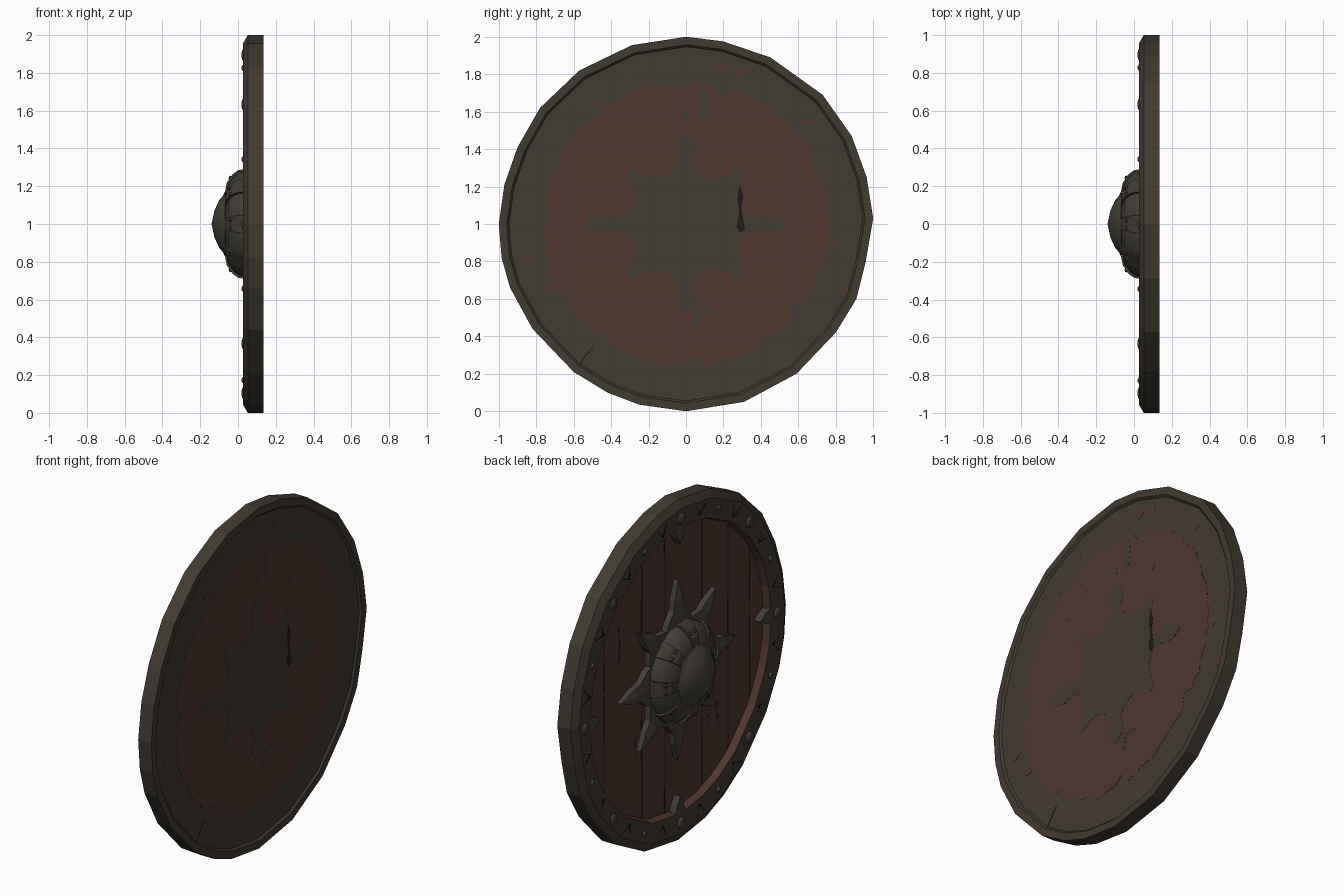
import bpy, bmesh, math, random

if "Cube" in bpy.data.objects:
    bpy.data.objects.remove(bpy.data.objects["Cube"])

random.seed(4)
TAU = math.tau


def material(name, rgb):
    m = bpy.data.materials.new(name)
    m.diffuse_color = (*rgb, 1)
    m.use_nodes = True
    m.node_tree.nodes["Principled BSDF"].inputs["Base Color"].default_value = m.diffuse_color
    return m


IRON = material("dull iron", (0.053, 0.043, 0.031))
BOSS = material("boss iron", (0.058, 0.051, 0.039))
RED = material("worn red", (0.080, 0.037, 0.028))
DARK = material("dark groove", (0.014, 0.011, 0.009))


def finish(name, bm, mats, smooth=None):
    bmesh.ops.remove_doubles(bm, verts=bm.verts, dist=0.0002)
    bmesh.ops.recalc_face_normals(bm, faces=bm.faces)
    me = bpy.data.meshes.new(name)
    bm.to_mesh(me)
    bm.free()
    for m in mats:
        me.materials.append(m)
    ob = bpy.data.objects.new(name, me)
    bpy.context.collection.objects.link(ob)
    if smooth:
        bpy.ops.object.select_all(action='DESELECT')
        ob.select_set(True)
        bpy.context.view_layer.objects.active = ob
        bpy.ops.object.shade_smooth_by_angle(angle=math.radians(smooth))
    return ob


def polar(r, a):
    return (r * math.cos(a), r * math.sin(a))


def lathe(bm, prof, n, c=(0, 0), closed=False, mats=None, outline=None):
    """Spin (x, radius) points about an x-axis through c (y, z above centre)."""
    rings = []
    for x, r in prof:
        ring = []
        for k in range(n):
            y, z = polar(r, TAU * k / n)
            if outline:    # follow the uneven rim; the inner edge stays round
                oy, oz = outline[k]
                s = r if r > 0.9 else r / math.hypot(oy, oz)
                y, z = oy * s, oz * s
            ring.append(bm.verts.new((x, c[0] + y, 1 + c[1] + z)))
        rings.append(ring)
    for i in range(len(prof) - (0 if closed else 1)):
        a, b = rings[i], rings[(i + 1) % len(prof)]
        for k in range(n):
            j = (k + 1) % n
            f = bm.faces.new((a[k], a[j], b[j], b[k]))
            f.material_index = mats[i] if mats else 0


def plate(bm, pts, x0, x1):
    """Flat plate with a (y, z) outline, from x0 to x1."""
    f = bm.faces.new([bm.verts.new((x0, y, 1 + z)) for y, z in pts])
    new = bmesh.ops.extrude_face_region(bm, geom=[f])["geom"]
    for v in new:
        if isinstance(v, bmesh.types.BMVert):
            v.co.x = x1
    caps = [f] + [g for g in new if isinstance(g, bmesh.types.BMFace)]
    bmesh.ops.triangulate(bm, faces=[g for g in caps if g.is_valid])


def turned(pts, a, r=0):
    """Points (radial, sideways) turned to angle a, r out from the centre."""
    ca, sa = math.cos(a), math.sin(a)
    return [((u + r) * ca - v * sa, (u + r) * sa + v * ca) for u, v in pts]


BOARD = 0.078   # x of the front of the wooden board

# iron rim, beaten slightly out of round, with worn red inner wall
edge = [(1, .03), (.965, .25), (.885, .47), (.73, .69), (.45, .89), (.2, .975), (0, 1), (-.29, .955),
        (-.57, .82), (-.78, .62), (-.9, .41), (-.97, .21), (-1, 0), (-.985, -.18), (-.94, -.34),
        (-.82, -.56), (-.6, -.79), (-.42, -.9), (-.25, -.965), (0, -1), (.31, -.95), (.59, -.8),
        (.8, -.58), (.91, -.4), (.96, -.2)]
bm = bmesh.new()
lathe(bm, [(0.085, 0.828), (0.036, 0.84), (0.026, 0.955), (0.052, 1.0), (0.136, 1.0),
           (0.136, 0.957), (0.124, 0.945), (0.115, 0.828)], len(edge), closed=True,
      mats=[1, 0, 0, 0, 0, 0, 0, 0], outline=edge)
finish("rim", bm, [IRON, RED])

# wooden board: red front, iron-brown back
bm = bmesh.new()
lathe(bm, [(BOARD, 0), (BOARD, 0.84)], 48)
finish("front_board", bm, [RED])
bm = bmesh.new()
lathe(bm, [(0.125, 0), (0.125, 0.945)], 48)
finish("back_board", bm, [IRON])

# gaps between the planks
bm = bmesh.new()
for y, w in [(0.65, .005), (0.3, .007), (0.085, .006), (-0.26, .007), (-0.5, .006), (-0.7, .005)]:
    h = math.sqrt(0.82 ** 2 - y * y)
    plate(bm, [(y - w, h), (y + w, h), (y + w * .3, 0.1), (y + w, -h), (y - w, -h), (y - w * .4, -0.15)],
          BOARD - .001, BOARD + .003)
for _ in range(8):   # short splits in the wood
    y, z, l = random.uniform(-.6, .6), random.uniform(-.5, .5), random.uniform(.05, .12)
    plate(bm, [(y, z - l), (y + .004, z), (y, z + l), (y - .003, z)], BOARD - .001, BOARD + .003)
finish("plank_gaps", bm, [DARK])

# eight ridged spikes around the boss
bm = bmesh.new()
steps = [(0.22, 0.135), (0.30, 0.1), (0.36, 0.05), (0.42, 0.042), (0.53, 0.0)]
for k in range(8):
    a = TAU * k / 8
    scale = 1.0 if k % 2 == 0 else 0.93
    rows = []
    for r, w in steps:
        e = 0.042 if w else 0.05
        sect = [(BOARD, -w), (e, -w), (e - (0.012 if w else 0), 0), (e, w), (BOARD, w)]
        row = []
        for x, v in sect:
            y, z = turned([(r * scale, v)], a)[0]
            row.append(bm.verts.new((x, y, 1 + z)))
        rows.append(row)
    for p, q in zip(rows, rows[1:]):
        for i in range(4):
            bm.faces.new((p[i], p[i + 1], q[i + 1], q[i]))
finish("boss_spikes", bm, [BOSS])

# domed boss with a pointed cap
prof = [(BOARD, .285), (0.01, .282), (-0.02, .26), (-0.052, .215), (-0.062, .168),
        (-0.075, .155), (-0.1, .125), (-0.125, .07), (-0.14, 0)]
bm = bmesh.new()
lathe(bm, prof, 20)
finish("boss", bm, [BOSS], 32)

# straps over the boss, each with two studs
bm = bmesh.new()
for k in range(8):
    a = TAU * k / 8
    rows = []
    for (x, r), w in zip(prof[:5], (.05, .048, .042, .034, .026)):
        row = []
        for d, v in ((-.02, -w), (.009, -w), (.009, w), (-.02, w)):
            y, z = turned([(r + d * (0.5 if r > .2 else 0), v)], a)[0]
            row.append(bm.verts.new((x - d * .8, y, 1 + z)))
        rows.append(row)
    for p, q in zip(rows, rows[1:]):
        for i in range(3):
            bm.faces.new((p[i], p[i + 1], q[i + 1], q[i]))
finish("boss_straps", bm, [IRON])
bm = bmesh.new()
for k in range(8):
    for v in (-.022, .022):
        c = turned([(.242, v)], TAU * k / 8)[0]
        lathe(bm, [(-0.028, .016), (-0.046, .012), (-0.05, 0)], 6, c)
lathe(bm, [(-0.058, .164), (-0.069, .17), (-0.078, .155)], 20)
finish("boss_studs_and_collar", bm, [BOSS])

# rivets on the rim, large and small in turn
bm = bmesh.new()
for k in range(16):
    s = 0.038 if k % 2 == 0 else 0.02
    lathe(bm, [(0.036, s), (0.026, s * .85), (0.02, s * .45), (0.018, 0)], 8,
          polar(0.895, TAU * k / 16))
finish("rim_rivets", bm, [BOSS], 50)

# plain chevron grooves between the rivets
bm = bmesh.new()
for k in range(16):
    a = TAU * (k + .5) / 16
    for s in (1, -1):
        bar = [(-.035, .0), (.03, s * .035), (.03, s * .046), (-.022, s * .0)]
        plate(bm, turned(bar, a, 0.895), 0.0275, 0.034)
finish("rim_chevrons", bm, [DARK])

# four small points reaching inward from the rim
bm = bmesh.new()
for k in range(4):
    plate(bm, turned([(.85, -.05), (.85, .05), (.79, .03), (.74, 0), (.79, -.03)], TAU * k / 4),
          0.036, BOARD)
finish("rim_points", bm, [BOSS])


def blob(bm, y, z, w, h, n, x1):
    plate(bm, [(y + w * math.cos(TAU * i / n), z + h * math.sin(TAU * i / n)) for i in range(n)], 0.124, x1)


# back paint: ragged red disc and flecks on the outer band
bm = bmesh.new()
pts = []
for k in range(96):
    r = 0.76 + random.uniform(-.014, .014) - (0.05 if k in (20, 25, 47, 62, 73, 86) else 0)
    pts.append(polar(r, TAU * k / 96))
plate(bm, pts, 0.124, 0.126)
for y, z, s in [(.19, .84, .035), (.29, .81, .03), (-.84, -.2, .03), (-.73, -.34, .025), (.84, -.36, .025),
                (-.6, .68, .018), (-.47, .65, .02), (.66, .55, .02), (.8, -.1, .018), (-.3, .8, .015)]:
    blob(bm, y, z, s * 1.2, s * .8, 7, 0.126)
finish("back_red_paint", bm, [RED])

# back paint: worn star and bare patches, mirrored from one quarter
q = [(0, .48), (.045, .45), (.06, .39), (.035, .35), (.07, .28), (.14, .245), (.21, .25), (.29, .30),
     (.315, .27), (.29, .2), (.275, .12), (.3, .05), (.36, .03), (.42, .055), (.49, .04), (.54, 0)]
star = (q + [(y, -z) for y, z in q[-2::-1]] + [(-y, -z) for y, z in q[1:]]
        + [(-y, z) for y, z in q[-2:0:-1]])
bm = bmesh.new()
plate(bm, star, 0.124, 0.127)
for y, z, w, h in [(.09, .64, .03, .09), (.0, .58, .012, .03), (.06, -.5, .02, .06), (.12, -.46, .04, .015),
                   (-.25, .55, .015, .015), (.3, .47, .02, .02), (-.4, .45, .015, .012), (-.5, .0, .03, .04)]:
    blob(bm, y, z, w, h, 8, 0.127)
finish("back_star", bm, [IRON])

# split in the back and a score line
bm = bmesh.new()
plate(bm, [(.285, .21), (.308, .15), (.295, .09), (.315, -.03), (.29, -.045), (.27, -.02), (.285, .06),
           (.275, .13)], 0.124, 0.128)
plate(bm, [(-.59, -.77), (-.585, -.775), (-.49, -.65), (-.494, -.647)], 0.122, 0.126)
finish("back_split", bm, [DARK])
